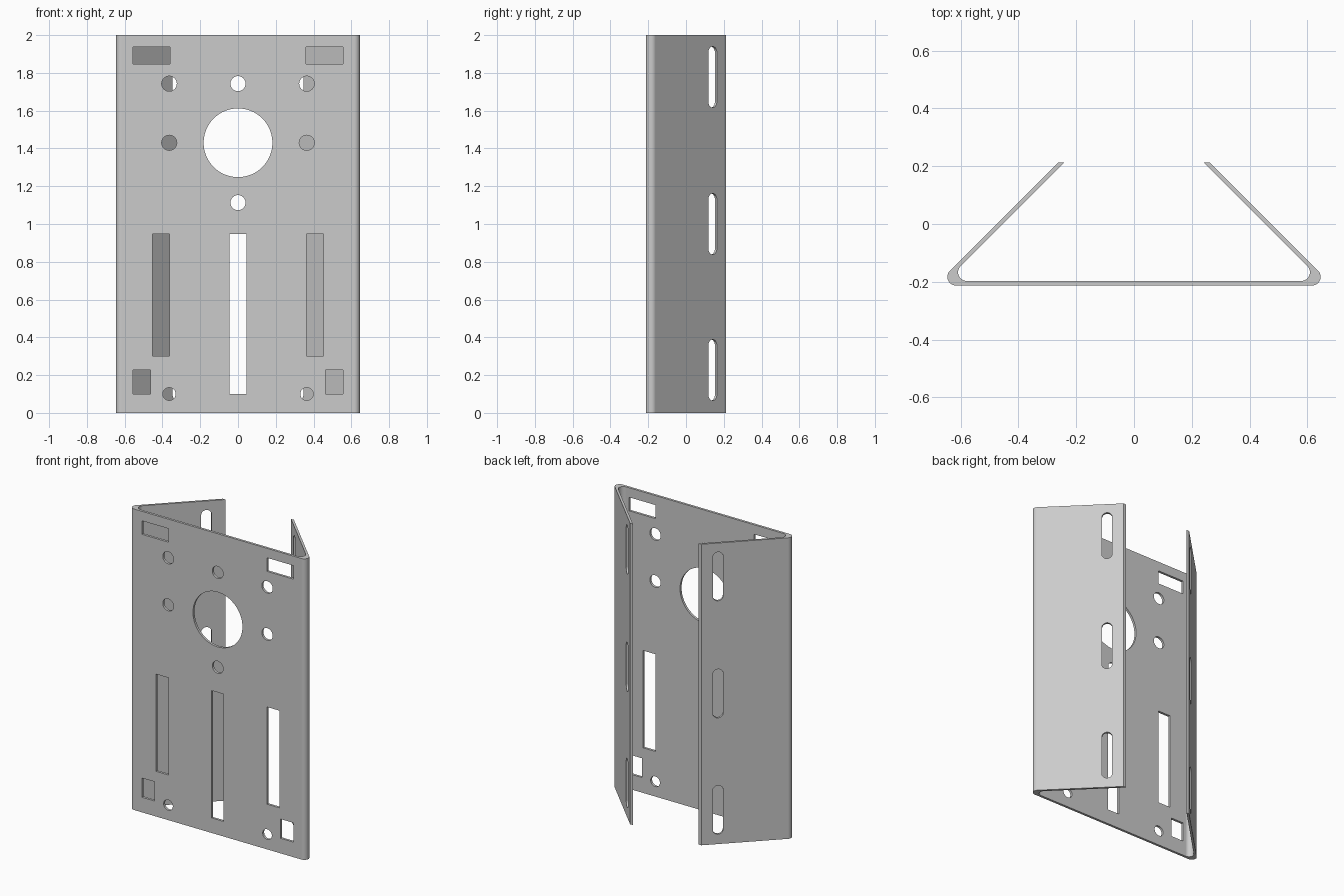
import bpy, bmesh
from math import sin, cos, tan, pi, radians
from mathutils import Matrix, Vector

if "Cube" in bpy.data.objects:
    bpy.data.objects.remove(bpy.data.objects["Cube"])

HEIGHT, HALF_Y = 2.0, 0.213


def prism(bm, points, offset):
    """Extrude a closed loop of points into a solid."""
    face = bm.faces.new([bm.verts.new(p) for p in points])
    ret = bmesh.ops.extrude_face_region(bm, geom=[face], use_keep_orig=True)
    verts = [g for g in ret["geom"] if isinstance(g, bmesh.types.BMVert)]
    bmesh.ops.translate(bm, verts=verts, vec=offset)


def make_object(name, bm):
    bmesh.ops.recalc_face_normals(bm, faces=bm.faces)
    mesh = bpy.data.meshes.new(name)
    bm.to_mesh(mesh)
    bm.free()
    obj = bpy.data.objects.new(name, mesh)
    bpy.context.collection.objects.link(obj)
    return obj


def bend(corner_x, y, r=0.03, n=12):
    """Arc rounding the 45 degree corner between plate and flange."""
    cx, cy = corner_x - r / tan(radians(22.5)), y + r
    angles = [radians(-90 + 135 * i / n) for i in range(n + 1)]
    return [(cx + r * cos(a), cy + r * sin(a)) for a in angles]


# Folded sheet: right half of the profile, mirrored, then extruded upward
OUTER, INNER = 0.475, 0.454          # x + y on the two flange faces
inner_y = -HALF_Y + 0.016
half = bend(OUTER + HALF_Y, -HALF_Y)
half += [(OUTER - HALF_Y, HALF_Y), (INNER - HALF_Y, HALF_Y)]
half += bend(INNER - inner_y, inner_y)[::-1]
outline = half + [(-x, y) for x, y in reversed(half)]
bm = bmesh.new()
prism(bm, [(x, y, 0) for x, y in outline], (0, 0, HEIGHT))
bracket = make_object("folded_bracket", bm)

# Cutters for all openings
bm = bmesh.new()


def front_hole(pts):
    prism(bm, [(x, -0.26, z) for x, z in pts], (0, 0.09, 0))


def rect(x0, x1, z0, z1):
    front_hole([(x0, z0), (x1, z0), (x1, z1), (x0, z1)])


def circle(x, z, r, n=32):
    front_hole([(x + r * cos(2 * pi * i / n), z + r * sin(2 * pi * i / n))
                for i in range(n)])


# Middle openings
circle(0, 1.43, 0.182, 64)
circle(0, 1.743, 0.04)
circle(0, 1.113, 0.04)
rect(-0.044, 0.044, 0.10, 0.946)

for s in (-1, 1):
    # Side openings in the plate
    for z, r in ((1.743, 0.04), (1.43, 0.04), (0.10, 0.034)):
        circle(s * 0.364, z, r)
    for x0, x1, z0, z1 in ((0.361, 0.557, 1.847, 1.937),
                           (0.362, 0.453, 0.30, 0.946),
                           (0.463, 0.557, 0.10, 0.228)):
        rect(s * x0, s * x1, z0, z1)
    # Rounded slots in the flange
    along = Vector((-s, 1, 0)).normalized()
    normal = Vector((s, 1, 0)).normalized()
    r, straight, n = 0.032, 0.13, 16
    for z in (1.778, 1.0, 0.227):
        centre = Vector((s * (OUTER - 0.141), 0.141, z)) + normal * 0.05
        pts = []
        for start, dz in ((0, straight), (pi, -straight)):
            for i in range(n + 1):
                a = start + pi * i / n
                pts.append(centre + along * r * cos(a)
                           + Vector((0, 0, dz + r * sin(a))))
        prism(bm, pts, normal * -0.1)

cutter = make_object("opening_cutter", bm)
cutter.hide_render = True

# Cut the openings and shade
cut = bracket.modifiers.new("openings", 'BOOLEAN')
cut.operation, cut.solver, cut.object = 'DIFFERENCE', 'EXACT', cutter
bpy.ops.object.select_all(action='DESELECT')
bracket.select_set(True)
bpy.context.view_layer.objects.active = bracket
bpy.ops.object.modifier_apply(modifier=cut.name)
bpy.data.objects.remove(cutter)
bpy.ops.object.shade_smooth_by_angle(angle=radians(30))
weighted = bracket.modifiers.new("flat_panels", 'WEIGHTED_NORMAL')
weighted.keep_sharp = True
